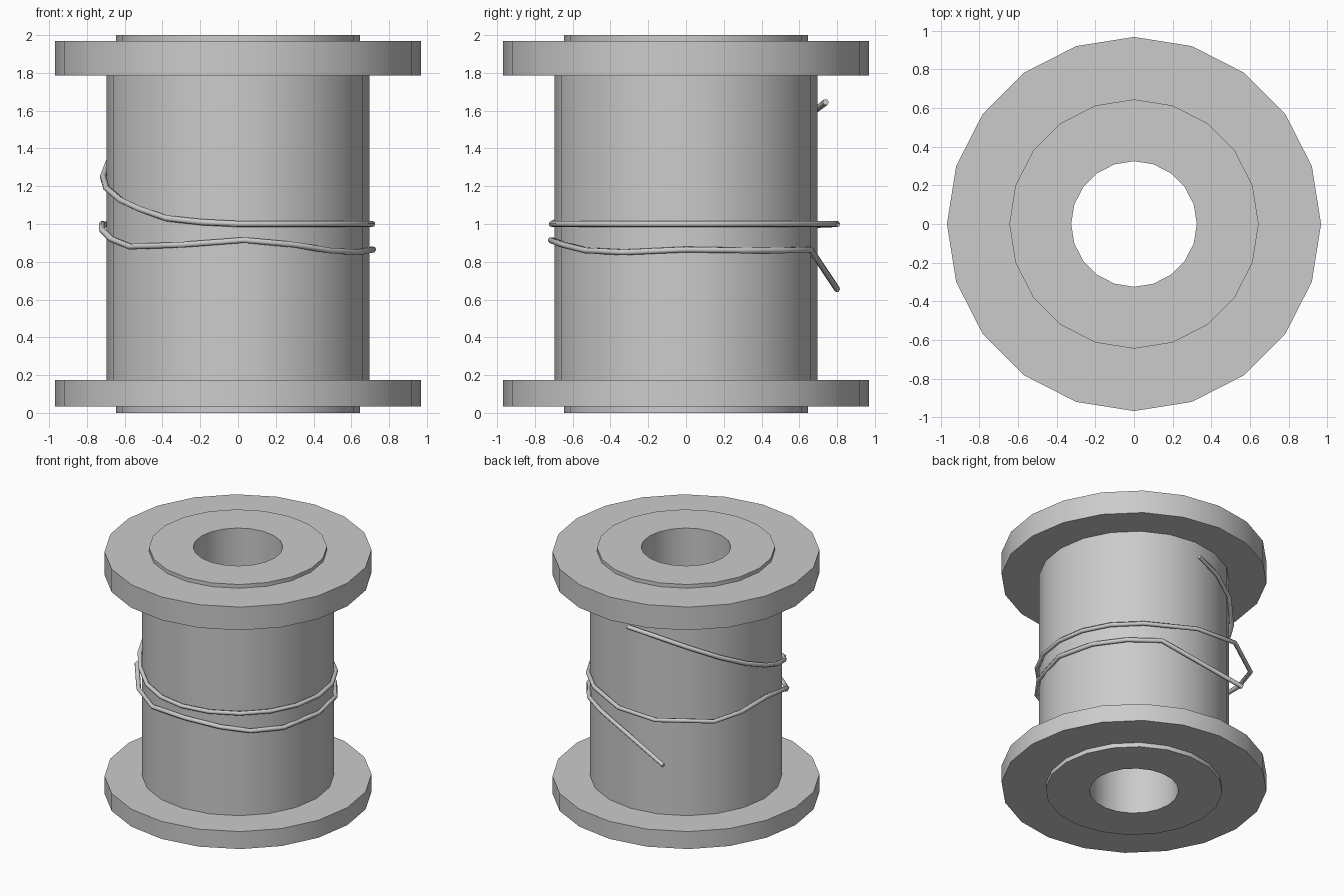
import bpy, bmesh
from math import cos, sin, radians, pi

if "Cube" in bpy.data.objects:
    bpy.data.objects.remove(bpy.data.objects["Cube"])

SIDES = 20


def lathe(name, profile):
    """Revolve a closed (radius, z) profile around z."""
    bm = bmesh.new()
    rings = [[bm.verts.new((r * cos(2 * pi * i / SIDES), r * sin(2 * pi * i / SIDES), z))
              for i in range(SIDES)] for r, z in profile]
    for k, a in enumerate(rings):
        b = rings[(k + 1) % len(rings)]
        for i in range(SIDES):
            j = (i + 1) % SIDES
            bm.faces.new((a[i], a[j], b[j], b[i]))
    bmesh.ops.recalc_face_normals(bm, faces=bm.faces)
    mesh = bpy.data.meshes.new(name)
    bm.to_mesh(mesh)
    bm.free()
    ob = bpy.data.objects.new(name, mesh)
    bpy.context.collection.objects.link(ob)
    bpy.ops.object.select_all(action='DESELECT')
    ob.select_set(True)
    bpy.context.view_layer.objects.active = ob
    bpy.ops.object.shade_smooth_by_angle(angle=radians(30))
    return ob


# Spool: bore, raised hubs, two flanges and barrel in one profile
BORE, HUB, FLANGE, BARREL = 0.325, 0.645, 0.968, 0.695
lathe("spool", [
    (BORE, 0), (HUB, 0), (HUB, 0.035), (FLANGE, 0.035), (FLANGE, 0.175), (BARREL, 0.175),
    (BARREL, 1.785), (FLANGE, 1.785), (FLANGE, 1.97), (HUB, 1.97), (HUB, 2), (BORE, 2)])


def around(r, angle, z):
    return (r * cos(radians(angle)), r * sin(radians(angle)), z)


# Wire: upper loose end coming down the back and round the front
path = [around(0.715, a, z) for a, z in (
    (108, 1.60), (126, 1.53), (145, 1.43), (163, 1.33), (179, 1.25), (193, 1.19),
    (210, 1.125), (223, 1.08), (238, 1.03), (254, 1.01))]
path.insert(0, (0.0, 0.74, 1.645))
# level turn across the front and right
path += [around(0.71, a, 1.0) for a in range(270, 397, 18)]
# slack loop at the back and left
path += [(0.40, 0.59, 1.0), (0.05, 0.78, 1.0), (-0.29, 0.80, 1.0), (-0.64, 0.56, 0.99),
         (-0.72, 0.33, 1.0), (-0.72, 0.0, 1.0), (-0.72, -0.25, 0.97), (-0.67, -0.31, 0.92)]
# second turn across the front and right, then the lower loose end
path += [(-0.57, -0.44, 0.88), (-0.30, -0.65, 0.89), (0.03, -0.715, 0.915),
         (0.30, -0.65, 0.89), (0.48, -0.53, 0.86), (0.63, -0.33, 0.85), (0.715, 0.0, 0.865),
         (0.65, 0.30, 0.86), (0.50, 0.51, 0.86), (0.29, 0.66, 0.865), (-0.36, 0.80, 0.655)]

curve = bpy.data.curves.new("wire", 'CURVE')
curve.dimensions = '3D'
curve.bevel_depth = 0.017
curve.bevel_resolution = 1
curve.use_fill_caps = True
spline = curve.splines.new('POLY')
spline.points.add(len(path) - 1)
for point, co in zip(spline.points, path):
    point.co = (*co, 1)
spline.use_smooth = True
bpy.context.collection.objects.link(bpy.data.objects.new("wire", curve))
